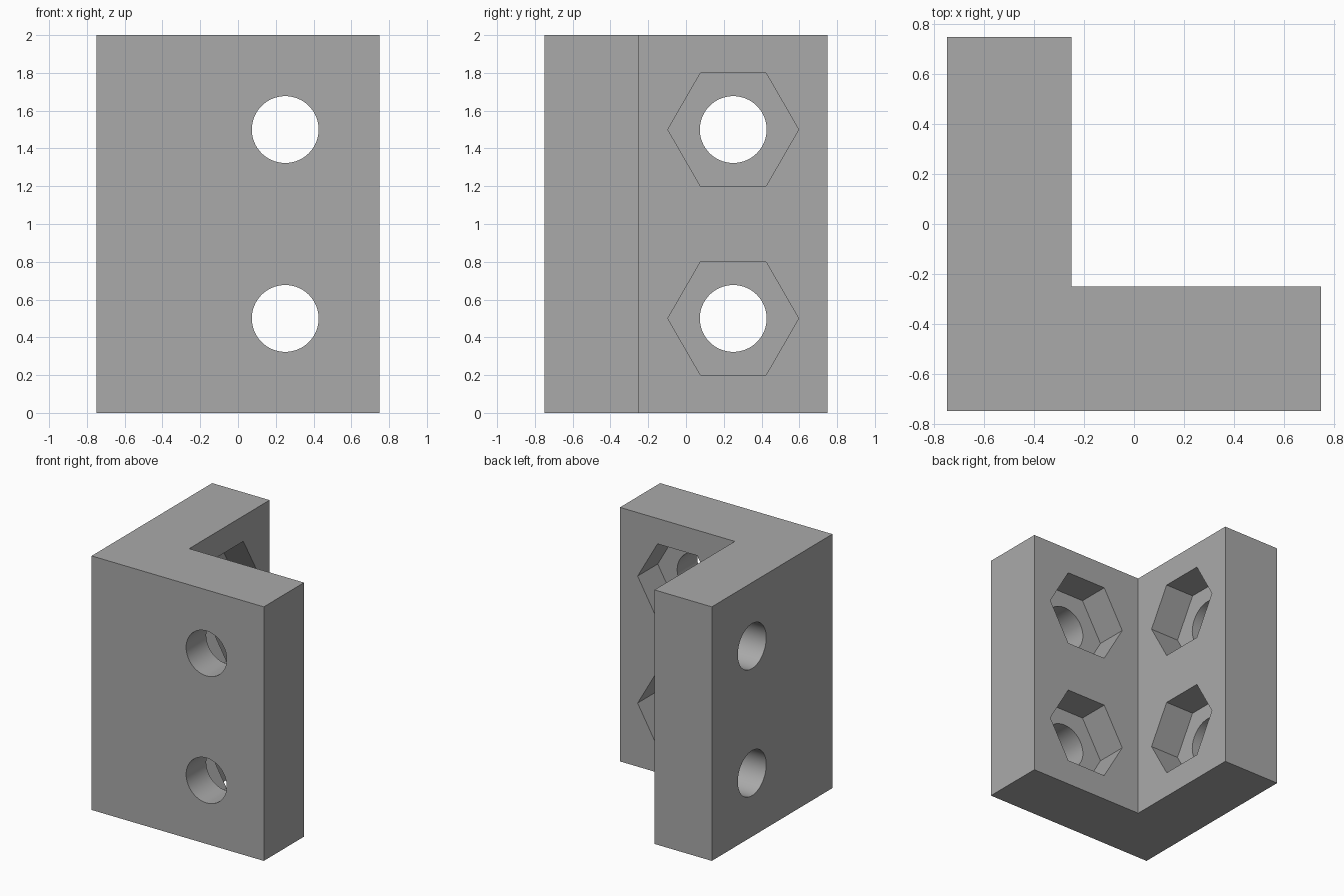
import bpy, bmesh, math
from mathutils import Vector

cube = bpy.data.objects.get("Cube")
if cube:
    bpy.data.objects.remove(cube, do_unlink=True)

HEIGHT = 2.0
HALF = 0.75            # half the outer width of each wing
INNER = -0.25          # inner face of both wings
POCKET_DEPTH = 0.25
HOLE_RADIUS = 0.177
NUT_RADIUS = 0.3 / math.cos(math.pi / 6)


def prism(name, points, direction):
    """Extrude a closed loop of points along a direction into a solid."""
    bm = bmesh.new()
    face = bm.faces.new([bm.verts.new(p) for p in points])
    extruded = bmesh.ops.extrude_face_region(bm, geom=[face])["geom"]
    moved = [v for v in extruded if isinstance(v, bmesh.types.BMVert)]
    bmesh.ops.translate(bm, verts=moved, vec=direction)
    bmesh.ops.recalc_face_normals(bm, faces=bm.faces)
    mesh = bpy.data.meshes.new(name)
    bm.to_mesh(mesh)
    bm.free()
    obj = bpy.data.objects.new(name, mesh)
    bpy.context.collection.objects.link(obj)
    return obj


def cut(target, name, along, normal, height, radius, sides, start, end):
    """Cut a round or hexagonal bore through a wing, along its normal."""
    centre = along * 0.25 + normal * start + Vector((0, 0, height))
    angles = [2 * math.pi * i / sides for i in range(sides)]
    points = [centre + along * (radius * math.cos(a))
              + Vector((0, 0, radius * math.sin(a))) for a in angles]
    cutter = prism(name, points, normal * (end - start))
    cutter.hide_render = True
    mod = target.modifiers.new(name, "BOOLEAN")
    mod.operation = "DIFFERENCE"
    mod.solver = "EXACT"
    mod.object = cutter
    bpy.context.view_layer.objects.active = target
    bpy.ops.object.modifier_apply(modifier=mod.name)
    bpy.data.objects.remove(cutter, do_unlink=True)


# L-shaped body
outline = [(-HALF, -HALF), (HALF, -HALF), (HALF, INNER),
           (INNER, INNER), (INNER, HALF), (-HALF, HALF)]
bracket = prism("corner_bracket", [(x, y, 0) for x, y in outline],
                Vector((0, 0, HEIGHT)))

# Bolt holes from outside and hexagonal nut pockets on the inner faces
x_axis, y_axis = Vector((1, 0, 0)), Vector((0, 1, 0))
for along, normal in ((x_axis, y_axis), (y_axis, x_axis)):
    for height in (0.5, 1.5):
        cut(bracket, "bolt_hole", along, normal, height,
            HOLE_RADIUS, 64, -HALF - 0.1, INNER + 0.1)
        cut(bracket, "nut_pocket", along, normal, height,
            NUT_RADIUS, 6, INNER - POCKET_DEPTH, INNER + 0.1)

# Plain grey finish
grey = bpy.data.materials.new("plain_grey")
grey.use_nodes = True
colour = (0.4, 0.4, 0.4, 1)
grey.diffuse_color = colour
grey.node_tree.nodes["Principled BSDF"].inputs["Base Color"].default_value = colour
bracket.data.materials.clear()
bracket.data.materials.append(grey)

# Smooth bores, crisp edges
bpy.ops.object.select_all(action="DESELECT")
bracket.select_set(True)
bpy.context.view_layer.objects.active = bracket
bpy.ops.object.shade_smooth_by_angle(angle=math.radians(30))
